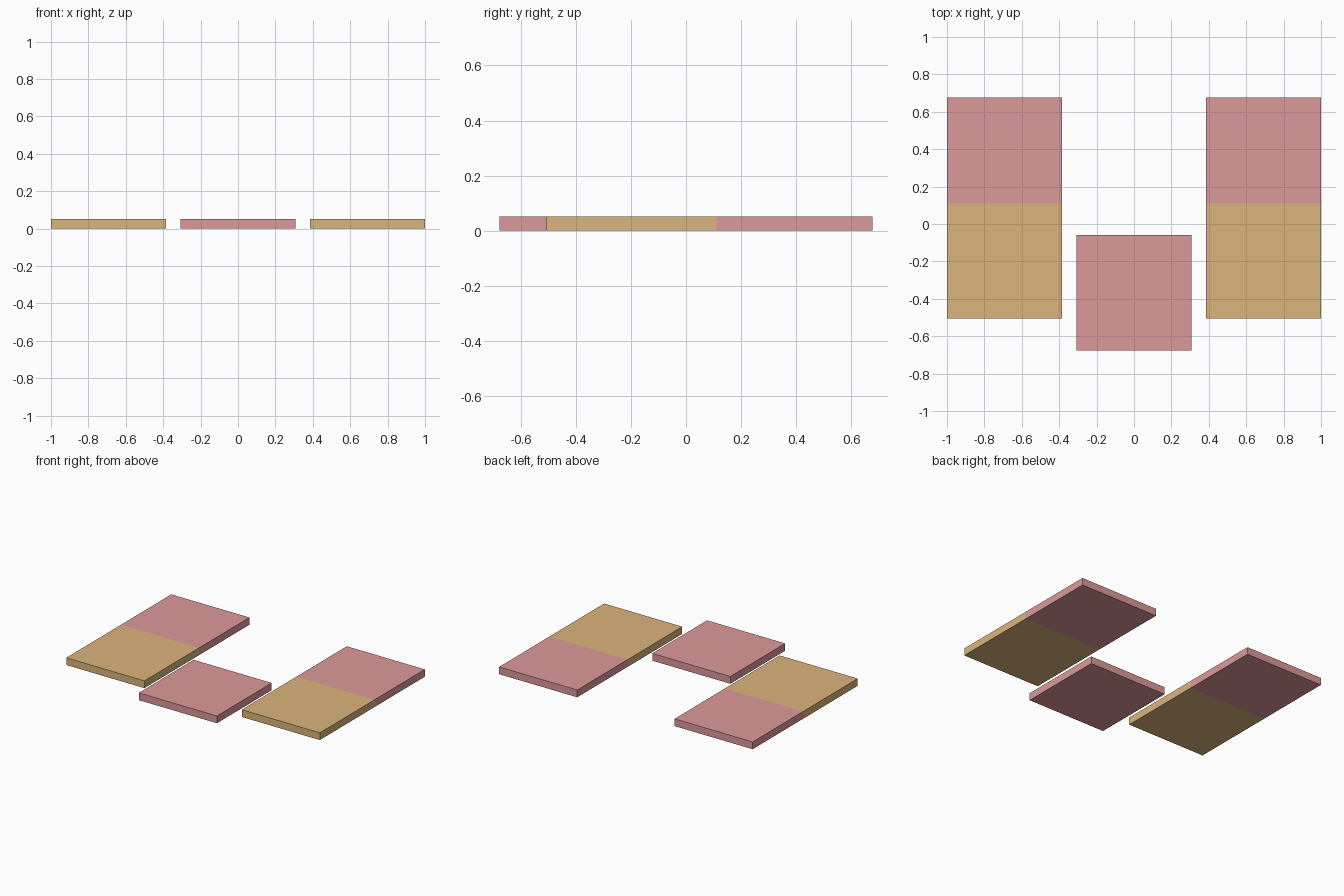
import bpy
import bmesh

if "Cube" in bpy.data.objects:
    bpy.data.objects.remove(bpy.data.objects["Cube"])

HEIGHT = 0.052


def material(name, colour):
    mat = bpy.data.materials.new(name)
    mat.diffuse_color = colour
    mat.use_nodes = True
    mat.node_tree.nodes["Principled BSDF"].inputs["Base Color"].default_value = mat.diffuse_color
    return mat


pink = material("pink", (0.72, 0.32, 0.32, 1))
ochre = material("ochre", (0.71, 0.46, 0.20, 1))


def slab(name, x0, x1, y0, y1, mat):
    """Flat rectangular tile resting on the ground."""
    mesh = bpy.data.meshes.new(name)
    bm = bmesh.new()
    bmesh.ops.create_cube(bm, size=1)
    bmesh.ops.scale(bm, vec=(x1 - x0, y1 - y0, HEIGHT), verts=bm.verts)
    bm.to_mesh(mesh)
    bm.free()
    mesh.materials.append(mat)
    obj = bpy.data.objects.new(name, mesh)
    obj.location = ((x0 + x1) / 2, (y0 + y1) / 2, HEIGHT / 2)
    bpy.context.collection.objects.link(obj)
    return obj


# Centre tile, set forward
slab("centre_tile", -0.308, 0.308, -0.677, -0.06, pink)

# Side strips: ochre front tile meeting a pink back tile
for side, x0, x1 in (("left", -1.0, -0.384), ("right", 0.384, 1.0)):
    slab(side + "_front_tile", x0, x1, -0.506, 0.11, ochre)
    slab(side + "_back_tile", x0, x1, 0.11, 0.677, pink)
